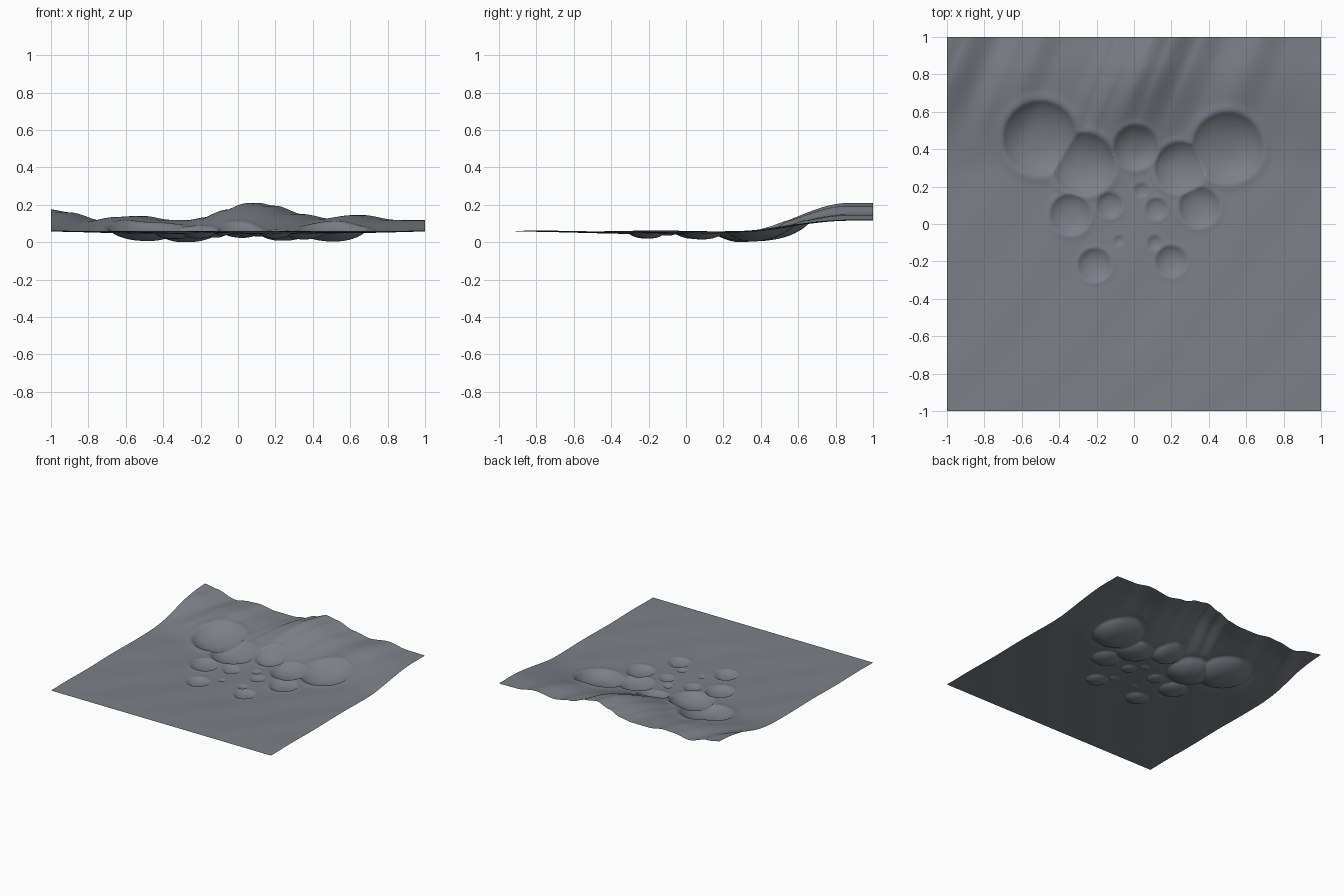
import bpy, bmesh, math
from mathutils import Vector

cube = bpy.data.objects.get("Cube")
if cube:
    bpy.data.objects.remove(cube)

# Crest line of the rising back edge: (x, height)
CREST = [(-1.0, .165), (-.9, .15), (-.72, .105), (-.6, .125), (-.5, .13), (-.36, .11),
         (-.2, .11), (-.1, .125), (0, .165), (.11, .2), (.2, .185), (.35, .14),
         (.5, .115), (.67, .135), (.84, .11), (1, .108), (1.3, .12)]

# Craters: (x, y, radius)
CRATERS = [(-.5, .46, .2), (-.27, .32, .17), (.01, .41, .12), (.25, .3, .14), (.5, .41, .19),
           (-.34, .05, .11), (-.13, .1, .07), (.04, .18, .04), (.12, .08, .06), (.35, .09, .11),
           (-.08, -.09, .03), (.11, -.1, .04), (-.21, -.22, .09), (.2, -.2, .085)]


def smooth(a, b, v):
    t = min(max((v - a) / (b - a), 0), 1)
    return t * t * (3 - 2 * t)


def crest_height(x):
    x = min(max(x, -1), 1.29)
    for (xa, za), (xb, zb) in zip(CREST, CREST[1:]):
        if x <= xb:
            return za + (zb - za) * smooth(xa, xb, x)


def ground_height(x, y):
    # Shallow basin with faint diagonal ripples
    basin = .016 * max(0, 1 - x * x) * smooth(-1, -.1, y)
    ripple = .002 * math.sin(13 * (x - .75 * y)) * smooth(-1, -.8, y)
    z = .05 - basin + ripple
    # Rise to the back, with ridges running slightly diagonally
    rise = smooth(.27, .87, y)
    z += (crest_height(x - .4 * (y - 1)) - z) * rise
    return z


def crater_offset(x, y, cx, cy, r):
    d = math.hypot(x - cx, y - cy) / r
    bowl = -.27 * r * max(0, 1 - d ** 2.5)
    rim = .03 * r * math.exp(-((d - 1.08) / .14) ** 2)
    return bowl + rim


# Terrain sheet
bm = bmesh.new()
bmesh.ops.create_grid(bm, x_segments=200, y_segments=200, size=1)
for v in bm.verts:
    x, y = v.co.x, v.co.y
    offsets = [crater_offset(x, y, *c) for c in CRATERS]
    v.co.z = ground_height(x, y) + min(offsets) + max(0, max(offsets)) * (min(offsets) > -.001)
lowest = min(v.co.z for v in bm.verts)
for v in bm.verts:
    v.co.z -= lowest
for f in bm.faces:
    f.smooth = True

mesh = bpy.data.meshes.new("cratered_ground")
bm.to_mesh(mesh)
bm.free()
ground = bpy.data.objects.new("cratered_ground", mesh)
bpy.context.collection.objects.link(ground)

# Slate grey surface
mat = bpy.data.materials.new("slate_grey")
mat.use_nodes = True
color = (.2, .215, .24, 1)
mat.diffuse_color = color
mat.node_tree.nodes["Principled BSDF"].inputs["Base Color"].default_value = color
mesh.materials.append(mat)
